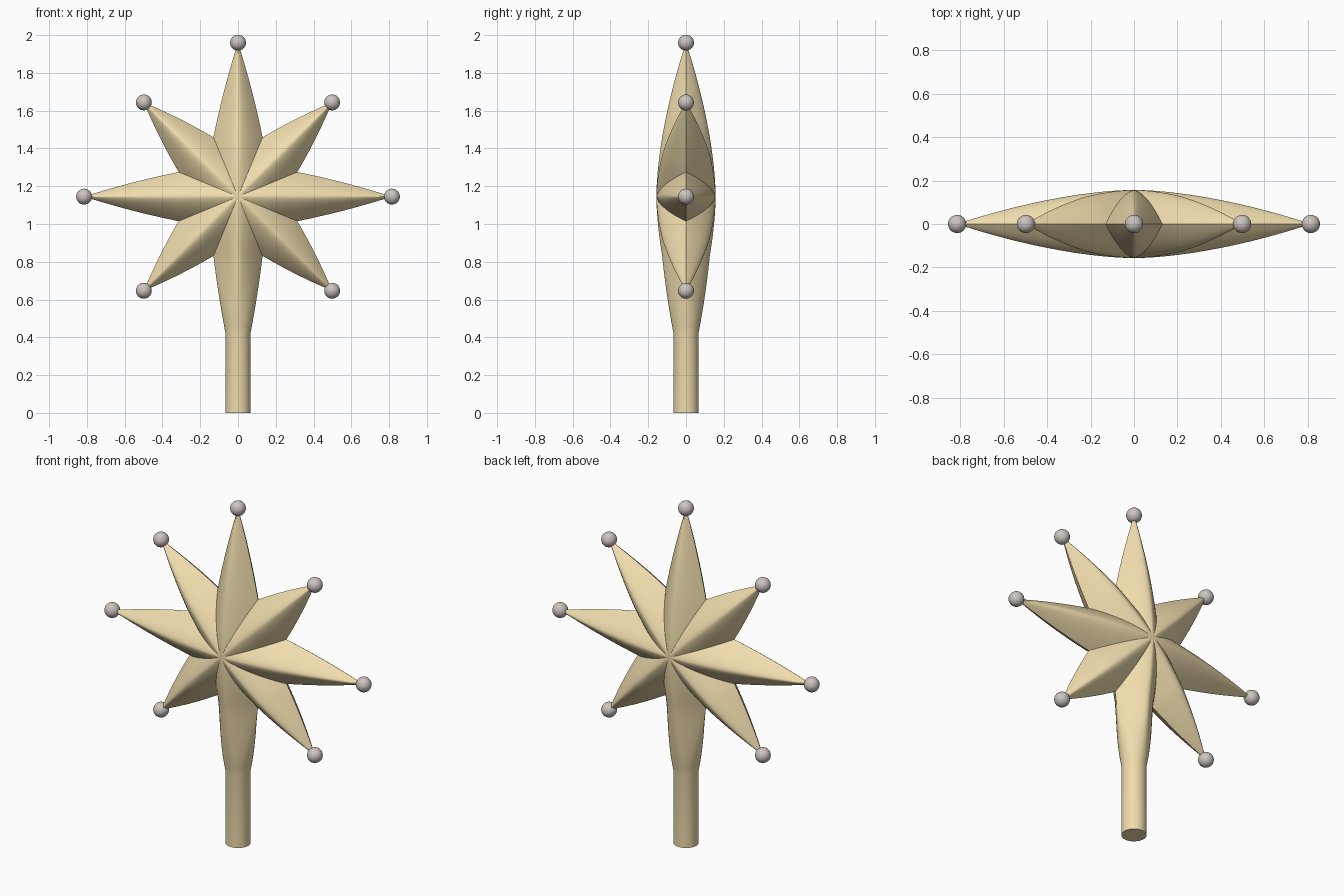
import bpy, bmesh, math
from mathutils import Vector

if "Cube" in bpy.data.objects:
    bpy.data.objects.remove(bpy.data.objects["Cube"])

CZ = 1.145                       # height of star centre
TAN = math.tan(math.pi / 8)      # half sector of one arm
DN, WN, YN = 0.314, 0.13, 0.126  # notch distance, half width, half depth there


def material(name, rgb):
    m = bpy.data.materials.new(name)
    m.diffuse_color = (*rgb, 1)
    m.use_nodes = True
    m.node_tree.nodes["Principled BSDF"].inputs["Base Color"].default_value = m.diffuse_color
    return m


gold = material("gold", (0.87, 0.72, 0.42))
silver = material("silver", (0.60, 0.55, 0.52))


def finish(bm, name, mat, angle):
    bmesh.ops.remove_doubles(bm, verts=bm.verts, dist=0.0003)
    bmesh.ops.recalc_face_normals(bm, faces=bm.faces)
    me = bpy.data.meshes.new(name)
    bm.to_mesh(me)
    bm.free()
    ob = bpy.data.objects.new(name, me)
    bpy.context.collection.objects.link(ob)
    me.materials.append(mat)
    bpy.ops.object.select_all(action='DESELECT')
    bpy.context.view_layer.objects.active = ob
    ob.select_set(True)
    bpy.ops.object.shade_smooth_by_angle(angle=math.radians(angle))
    return ob


def taper(start, end, a, e):
    e = min(e, 1)
    return end + (start - end) * (1 - a * e - (1 - a) * e * e)


def arm(bm, angle, length, end=0.0, stem=0.0):
    """One ray: rounded ridge front and back, sharp side edges."""
    axis = Vector((math.sin(angle), 0, math.cos(angle)))
    side = Vector((math.cos(angle), 0, -math.sin(angle)))
    centre = Vector((0, 0, CZ))
    dists = [DN * i / 8 for i in range(9)]
    dists += [DN + (length - DN) * i / 12 for i in range(1, 13)]
    if stem:
        dists.append(stem)
    n = 16
    for sign in (-1, 1):
        rows = []
        for d in dists:
            e = (d - DN) / (length - DN)
            if d <= DN:
                w = WN + 0.042 * (1 - (d / DN) ** 1.5)
                y = YN + 0.031 * (1 - (d / DN) ** 1.7)
            else:
                w, y = taper(WN, end, 0.77, e), taper(YN, end, 0.68, e)
            # the lower ray blends from lens section to round stem
            b = max(0, min(e, 1)) if stem else 0
            b = b * b * (3 - 2 * b)
            row = []
            for j in range(2 * n + 1):
                s = math.sin((j / n - 1) * math.pi / 2) * min(w, d * TAN)
                u = min(1, abs(s) / w) if w > 1e-6 else 1
                h = (1 - b) * (1 - u ** 1.5) + b * math.sqrt(max(0, 1 - u * u))
                row.append(bm.verts.new(centre + axis * d + side * s
                                        + Vector((0, sign * y * h, 0))))
            rows.append(row)
        for r0, r1 in zip(rows, rows[1:]):
            for j in range(2 * n):
                bm.faces.new((r0[j], r0[j + 1], r1[j + 1], r1[j]))
        if stem:
            bm.faces.new(rows[-1])   # half of the stem's bottom cap


# star body with stem
bm = bmesh.new()
tips = []
for k in range(8):
    a = k * math.pi / 4
    if k == 4:
        arm(bm, a, 0.72, end=0.067, stem=CZ)
        continue
    length = 0.705 if k % 2 else 0.815
    arm(bm, a, length)
    tips.append((length * math.sin(a), 0, CZ + length * math.cos(a)))
finish(bm, "star_body", gold, 40)

# balls on the ray tips
for i, p in enumerate(tips):
    bm = bmesh.new()
    bmesh.ops.create_uvsphere(bm, u_segments=32, v_segments=16, radius=0.042)
    finish(bm, f"tip_ball_{i + 1}", silver, 40).location = p
